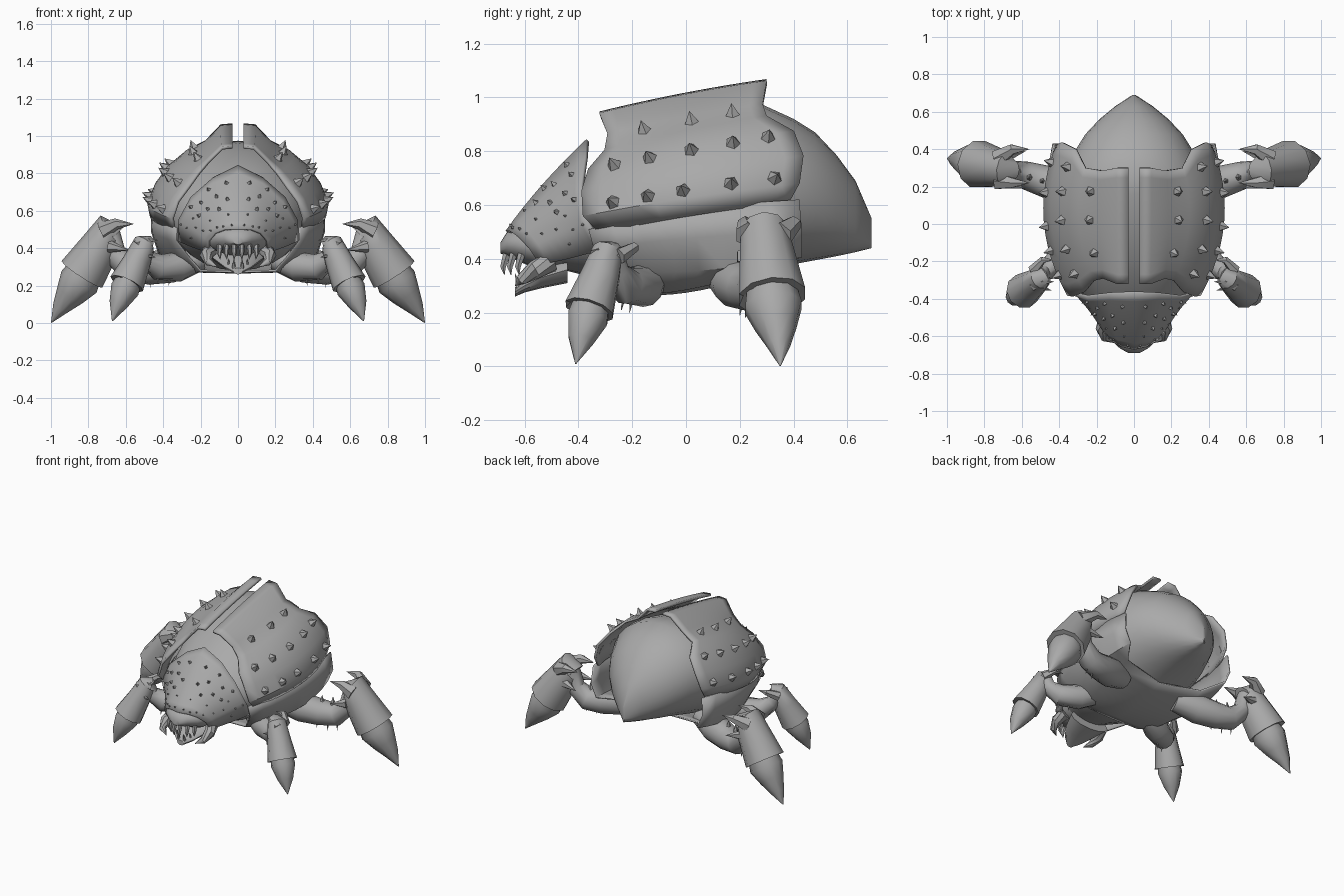
import bpy, bmesh, math
from mathutils import Vector

if "Cube" in bpy.data.objects:
    bpy.data.objects.remove(bpy.data.objects["Cube"])

mat = bpy.data.materials.new("stone_grey")
mat.diffuse_color = (0.40, 0.40, 0.40, 1)
mat.use_nodes = True
mat.node_tree.nodes["Principled BSDF"].inputs["Base Color"].default_value = mat.diffuse_color


def make(name, verts, faces, mirror=True, thick=0, angle=40, subsurf=0):
    """Mesh object with optional mirroring across x and shell thickness."""
    me = bpy.data.meshes.new(name)
    me.from_pydata([tuple(v) for v in verts], [], faces)
    bm = bmesh.new()
    bm.from_mesh(me)
    bmesh.ops.recalc_face_normals(bm, faces=bm.faces)
    bm.to_mesh(me)
    bm.free()
    ob = bpy.data.objects.new(name, me)
    bpy.context.collection.objects.link(ob)
    me.materials.append(mat)
    if mirror:
        ob.modifiers.new("mirror", 'MIRROR').merge_threshold = 0.002
    if subsurf:
        ob.modifiers.new("smooth", 'SUBSURF').levels = subsurf
        ob.modifiers["smooth"].render_levels = subsurf
    if thick:
        m = ob.modifiers.new("thickness", 'SOLIDIFY')
        m.thickness, m.offset = thick, 0
    bpy.ops.object.select_all(action='DESELECT')
    ob.select_set(True)
    bpy.context.view_layer.objects.active = ob
    bpy.ops.object.shade_smooth_by_angle(angle=math.radians(angle))
    return ob


def grid_faces(rows, cols, wrap=False, start=0):
    f = []
    for i in range(rows - 1):
        for j in range(cols if wrap else cols - 1):
            k = (j + 1) % cols
            f.append(tuple(start + n for n in
                           (i * cols + j, i * cols + k, (i + 1) * cols + k, (i + 1) * cols + j)))
    return f


def tube(parts, n=12):
    """Capped tubes, each a list of (x, y, z, radius)."""
    verts, faces = [], []
    for path in parts:
        s, pts = len(verts), [Vector(p[:3]) for p in path]
        for i, p in enumerate(path):
            d = pts[min(i + 1, len(pts) - 1)] - pts[max(i - 1, 0)]
            a = d.cross(Vector((0, 1, 0.01))).normalized()
            b = d.cross(a).normalized()
            verts += [pts[i] + p[3] * (a * math.cos(t) + b * math.sin(t))
                      for t in (2 * math.pi * k / n for k in range(n))]
        faces += grid_faces(len(path), n, True, s)
        faces += [tuple(range(s, s + n)), tuple(range(len(verts) - n, len(verts)))]
    return verts, faces


def loft(sections, n=24):
    """Body hull from (y, bottom, top, half width) ovals."""
    verts = []
    for y, zb, zt, hw in sections:
        verts += [(hw * math.sin(t), y, (zb + zt) / 2 + (zt - zb) / 2 * math.cos(t))
                  for t in (2 * math.pi * k / n for k in range(n))]
    f = grid_faces(len(sections), n, True)
    return verts, f + [tuple(range(n)), tuple(range(len(verts) - n, len(verts)))]


def surface(rows):
    """Function (t, u) -> point, for rows of three points (front, middle, back)."""
    def at(t, u):
        i = min(int(t), len(rows) - 2)
        out = []
        for r in (rows[i], rows[i + 1]):
            a, b, c = (Vector(p) for p in r)
            out.append(a * (1 - u) * (1 - 2 * u) + b * 4 * u * (1 - u) + c * u * (2 * u - 1))
        return out[0].lerp(out[1], t - i)
    return at


def sheet(at, rows, cols):
    verts = [at(i, j / (cols - 1)) for i in range(rows) for j in range(cols)]
    return verts, grid_faces(rows, cols)


def spikes(name, at, spots, r, h, n=5):
    """Small pyramids standing on a surface at the (t, u) spots."""
    verts, faces = [], []
    for k, (t, u) in enumerate(spots):
        p, e = at(t, u), 0.02
        du, dt = at(t, u + e) - at(t, u - e), at(t + e, u) - at(t - e, u)
        nor = du.cross(dt).normalized()
        if nor.dot(p - Vector((0, p.y, 0.5))) < 0:
            nor = -nor
        a = du.normalized()
        b = nor.cross(a)
        s = len(verts)
        for m in range(n):
            w = 2 * math.pi * m / n + k
            verts.append(p - nor * 0.01 + r * (a * math.cos(w) + b * math.sin(w)))
        verts.append(p + nor * h)
        faces += [(s + m, s + (m + 1) % n, s + n) for m in range(n)]
        faces.append(tuple(range(s, s + n)))
    make(name, verts, faces, angle=10)


# abdomen with a keeled tail
make("abdomen", *loft([
    (-0.50, 0.37, 0.56, 0.15), (-0.38, 0.34, 0.70, 0.27), (-0.20, 0.28, 0.83, 0.35),
    (0.0, 0.29, 0.92, 0.40), (0.16, 0.32, 0.96, 0.40), (0.28, 0.35, 0.975, 0.37),
    (0.40, 0.38, 0.92, 0.31), (0.48, 0.395, 0.87, 0.26), (0.56, 0.41, 0.785, 0.185),
    (0.63, 0.425, 0.69, 0.10), (0.69, 0.44, 0.55, 0.008)]), mirror=False)

# wing cases: rows from the ridge down to the lower rim
W = [(.03, -.32, .94, .03, .30, 1.06, .03), (.085, -.32, .935, .09, .30, 1.055, .09),
     (.16, -.29, .86, .18, .285, .97, .17), (.21, -.30, .80, .29, .30, .925, .26),
     (.26, -.36, .73, .375, .40, .87, .31), (.32, -.385, .65, .435, .435, .78, .38),
     (.35, -.38, .56, .475, .42, .68, .41), (.34, -.32, .50, .46, .38, .61, .41)]
wing = surface([((xf, yf, zf), (xm, (yf + yb) / 2, (zf + zb) / 2 + 0.008), (xb, yb, zb))
                for xf, yf, zf, xm, yb, zb, xb in W])
make("wing_case", *sheet(wing, 8, 13), thick=0.016)
spikes("wing_spikes", wing,
       [(2.4, .24), (2.5, .54), (2.5, .8)] +
       [(4.1, u) for u in (.13, .3, .5, .7, .87)] +
       [(5.7, u) for u in (.14, .3, .46, .68, .88)], 0.038, 0.055)

# side skirt below the wing cases
skirt = surface([((.33, -.36, .51), (.455, 0, .58), (.42, .42, .62)),
                 ((.33, -.34, .44), (.45, .04, .48), (.43, .43, .50)),
                 ((.27, -.27, .36), (.41, .05, .36), (.39, .43, .41)),
                 ((.20, -.20, .28), (.30, .0, .29), (.30, .30, .37)),
                 ((.0, -.20, .275), (.0, .0, .28), (.0, .25, .34))])
make("side_skirt", *sheet(skirt, 5, 9), thick=0.012)

# hood over the neck: rows from the crest down to the lower rim
hood = surface([((0, -.665, .50), (0, -.53, .67), (0, -.365, .84)),
                ((.07, -.65, .50), (.12, -.51, .64), (.13, -.37, .775)),
                ((.12, -.62, .48), (.19, -.49, .57), (.25, -.385, .67)),
                ((.155, -.58, .44), (.235, -.46, .50), (.315, -.37, .55)),
                ((.16, -.54, .38), (.235, -.42, .405), (.315, -.30, .44))])
make("neck_hood", *sheet(hood, 5, 9), thick=0.014)
spikes("hood_spikes", hood,
       [(.45, .78), (.9, .6), (.45, .5), (1.2, .82), (1.5, .5), (1.7, .72), (2.1, .55),
        (.9, .36), (2.2, .85)], 0.022, 0.028, 4)
spikes("hood_studs", hood,
       [(2.5, .65), (2.8, .45), (3.1, .7), (3.1, .9), (3.5, .55), (1.7, .28), (.5, .24),
        (.4, .06), (1.0, .04), (1.5, .08), (2.1, .1), (2.6, .25)], 0.013, 0.02, 4)

# head, jaw, teeth and mandibles
make("head", *loft([(-.46, .36, .55, .17), (-.55, .36, .53, .16), (-.62, .39, .515, .125),
                    (-.665, .41, .50, .075), (-.69, .42, .46, .03)], 16), mirror=False)
make("jaw", *loft([(-.44, .31, .41, .15), (-.54, .29, .37, .11), (-.60, .275, .325, .07),
                   (-.635, .26, .295, .025)], 12), mirror=False)
make("teeth", *tube(
    [[(x, y, .42, .016), (x * 1.05, y - .015, .37, .012), (x, y - .01, .34, .001)]
     for x, y in ((.02, -.665), (.06, -.64), (.095, -.61))] +
    [[(x, y, .29, .012), (x, y - .015, .345, .001)]
     for x, y in ((.022, -.62), (.05, -.59))], 6))
make("mandible", *tube([[(.15, -.50, .39, .04), (.17, -.56, .36, .035),
                         (.155, -.61, .325, .022), (.11, -.635, .30, .001)]], 8))

# legs: thigh, flared shin cuff, claw, knee hooks and thigh barbs
make("front_thigh", *tube([[(.20, -.12, .34, .06), (.32, -.16, .30, .08), (.43, -.22, .30, .07),
                            (.49, -.26, .35, .05), (.51, -.28, .42, .05)]]))
make("front_shin", *tube([[(.475, -.275, .42, .045), (.50, -.29, .425, .06),
                           (.54, -.32, .33, .075), (.595, -.36, .21, .095),
                           (.59, -.355, .22, .07)]], 10))
make("front_claw", *tube([[(.57, -.345, .26, .065), (.605, -.365, .18, .078),
                           (.64, -.39, .10, .05), (.672, -.41, .01, .002)]], 10))
make("rear_thigh", *tube([[(.22, .14, .34, .07), (.36, .19, .31, .095), (.48, .23, .29, .085),
                           (.58, .26, .29, .075), (.655, .28, .36, .06), (.69, .29, .48, .06)]]))
make("rear_shin", *tube([[(.655, .29, .47, .06), (.685, .29, .50, .09), (.73, .30, .42, .105),
                          (.835, .32, .26, .13), (.825, .32, .275, .10)]], 10))
make("rear_claw", *tube([[(.80, .315, .31, .09), (.85, .325, .22, .11), (.90, .335, .15, .08),
                          (.95, .345, .08, .045), (.998, .35, .002, .002)]], 10))
hooks = []
for x, y, z, s, dy in ((.70, .29, .51, 1.0, .02), (.52, -.29, .43, .65, .04)):
    for side in (-1, 1):
        hooks.append([(x + .03 * s, y + side * .06 * s, z - .02, .05 * s),
                      (x - .05 * s, y + side * .09 * s + dy, z + .02 * s, .03 * s),
                      (x - .14 * s, y + side * .09 * s + dy, z + .02 * s, .001)])
        hooks.append([(x - .01 * s, y + side * .07 * s, z - .1 * s, .035 * s),
                      (x - .12 * s, y + side * .1 * s, z - .12 * s, .001)])
make("knee_hooks", *tube(hooks, 6))
make("thigh_barbs", *tube(
    [[(x, y, .32, .02), (x + .01, y - .02, z, .001)]
     for x, y, z in ((.46, .22, .19), (.53, .24, .18), (.59, .26, .19), (.36, -.19, .20),
                     (.42, -.22, .21))] +
    [[(x, y, .34, .025), (x, y, .41, .001)] for x, y in ((.49, .23), (.56, .25))], 5))
